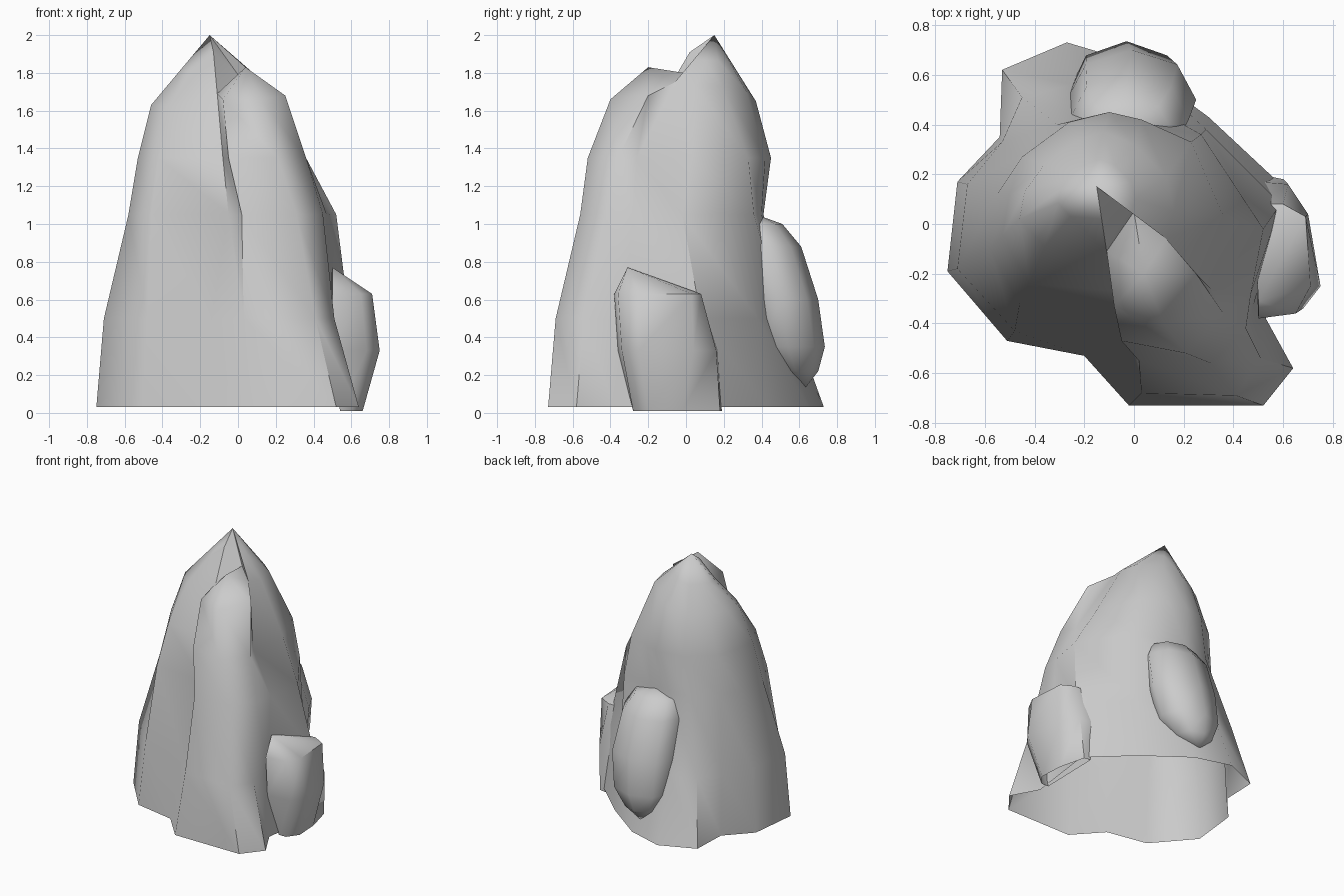
import bpy, bmesh, math

if "Cube" in bpy.data.objects:
    bpy.data.objects.remove(bpy.data.objects["Cube"])


def bridge(bm, low, high):
    n = len(low)
    for i in range(n):
        j = (i + 1) % n
        bm.faces.new((low[i], low[j], high[j], high[i]))


def fan(bm, row, tip):
    v = bm.verts.new(tip)
    for i in range(len(row)):
        bm.faces.new((row[i], row[(i + 1) % len(row)], v))


def stack(bm, rings):
    """Skin stacked (z, [(x, y)...]) outlines; returns the vertex rows."""
    rows = [[bm.verts.new((x, y, z)) for x, y in pts] for z, pts in rings]
    for low, high in zip(rows, rows[1:]):
        bridge(bm, low, high)
    return rows


def finish(bm, name, angle):
    bmesh.ops.recalc_face_normals(bm, faces=bm.faces[:])
    mesh = bpy.data.meshes.new(name)
    bm.to_mesh(mesh)
    bm.free()
    ob = bpy.data.objects.new(name, mesh)
    bpy.context.collection.objects.link(ob)
    bpy.ops.object.select_all(action='DESELECT')
    ob.select_set(True)
    bpy.context.view_layer.objects.active = ob
    bpy.ops.object.shade_smooth_by_angle(angle=math.radians(angle))


# Main rock: one open-bottomed skin whose outline includes the front ridge
# (order: front left, left, back, right, ridge right, ridge front, ridge crease, inner corner)
bm = bmesh.new()
rows = stack(bm, [
    (.03, [(-.51, -.47), (-.75, -.19), (-.71, .17), (-.54, .35), (-.53, .62), (-.27, .73), (0, .65),
           (.3, .43), (.6, .15), (.53, -.38), (.64, -.58), (.52, -.73), (-.02, -.73), (-.2, -.53)]),
    (.50, [(-.48, -.43), (-.71, -.18), (-.67, .16), (-.53, .33), (-.45, .51), (-.25, .56), (0, .51),
           (.29, .38), (.59, .08), (.48, -.33), (.51, -.54), (.41, -.69), (.03, -.68), (-.14, -.47)]),
    (1.05, [(-.46, -.32), (-.58, -.1), (-.55, .12), (-.47, .27), (-.31, .40), (-.14, .41), (.02, .40),
            (.27, .36), (.52, -.02), (.47, -.28), (.45, -.42), (.31, -.56), (.02, -.55), (-.05, -.36)]),
    (1.35, [(-.42, -.24), (-.53, -.05), (-.50, .12), (-.45, .27), (-.26, .41), (-.10, .45), (.03, .42),
            (.23, .33), (.36, .03), (.31, -.26), (.36, -.36), (.21, -.52), (-.05, -.47), (-.08, -.27)]),
])
crown = [(-.36, -.09, 1.62), (-.46, .02, 1.63), (-.44, .13, 1.63), (-.36, .24, 1.63),
         (-.24, .33, 1.62), (-.12, .37, 1.65), (0, .32, 1.7), (.13, .19, 1.73), (.16, .05, 1.73),
         (.13, -.06, 1.75), (.25, -.2, 1.68), (.12, -.40, 1.66), (-.08, -.33, 1.66), (-.11, -.11, 1.69)]
top = [bm.verts.new(p) for p in crown]
bridge(bm, rows[-1], top)
# Two summits sharing a saddle point
saddle = bm.verts.new((0, .05, 1.79))
summit = top[:10] + [saddle, top[13]]
peak = (-.15, .15, 2.0)
upper = [bm.verts.new([(a + b) / 2 for a, b in zip(v.co, peak)]) for v in summit]
upper[-1].co.z = 1.91
bridge(bm, summit, upper)
fan(bm, upper, peak)
fan(bm, top[9:] + [saddle], (.04, -.2, 1.83))
finish(bm, "main_rock", 52)

# Small boulder on the right, open underneath
bm = bmesh.new()
rows = stack(bm, [
    (.01, [(.54, -.28), (.60, -.28), (.66, -.20), (.65, -.02), (.60, .18), (.55, .19)]),
    (.33, [(.50, -.36), (.68, -.34), (.75, -.25), (.70, .04), (.62, .16), (.50, .17)]),
    (.63, [(.50, -.38), (.65, -.36), (.71, -.25), (.69, .03), (.60, .08), (.48, .08)]),
])
fan(bm, rows[-1], (.5, -.31, .77))
finish(bm, "side_boulder", 48)

# Rounded boulder leaning on the back, clear of the ground
bm = bmesh.new()
leaning = [(.22, -.05, .58, .14, .12), (.35, -.03, .54, .23, .195), (.6, -.01, .50, .26, .20),
           (.88, -.02, .42, .24, .19), (1.0, -.03, .38, .18, .13)]
rows = stack(bm, [
    (z, [(cx + rx * math.cos(i * math.pi / 4), cy + ry * math.sin(i * math.pi / 4)) for i in range(8)])
    for z, cx, cy, rx, ry in leaning])
fan(bm, rows[-1], (-.03, .40, 1.04))
fan(bm, rows[0], (-.06, .63, .13))
finish(bm, "back_boulder", 60)
